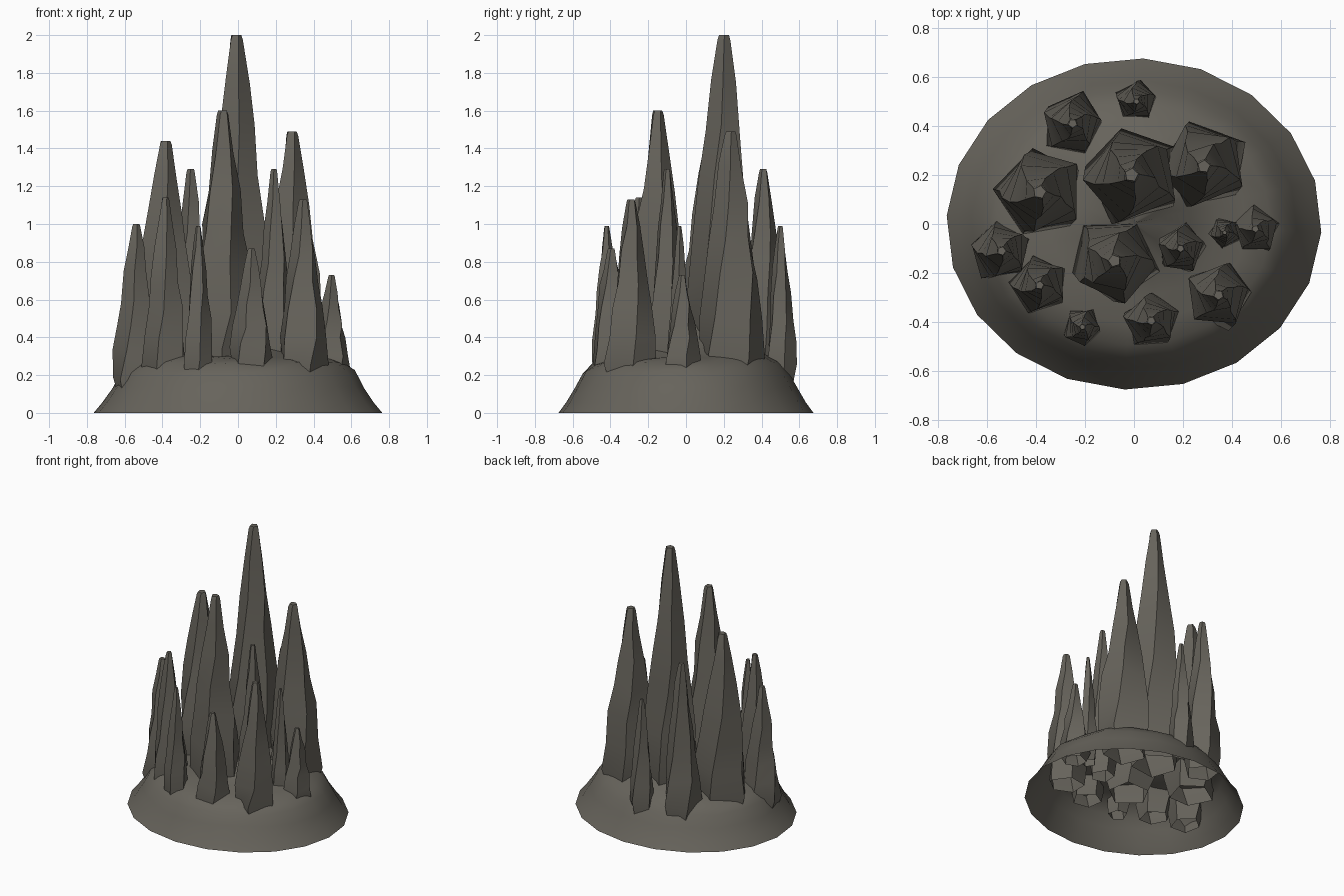
import bpy, bmesh, math, random

random.seed(7)
cube = bpy.data.objects.get("Cube")
if cube:
    bpy.data.objects.remove(cube, do_unlink=True)

# One warm grey stone colour
STONE = (0.135, 0.126, 0.106, 1.0)
stone = bpy.data.materials.new("warm_grey_stone")
stone.use_nodes = True
stone.diffuse_color = STONE
bsdf = next(n for n in stone.node_tree.nodes if n.type == 'BSDF_PRINCIPLED')
bsdf.inputs["Base Color"].default_value = STONE
bsdf.inputs["Roughness"].default_value = 0.9


def ground(x, y):
    """Extra height of the mound: a hump behind the middle."""
    return 0.17 * math.exp(-((x - 0.05) ** 2 + (y - 0.12) ** 2) / 0.045)


def loft(name, rings, cap_top, smooth_angle):
    """Skin a stack of rings, leaving the underside open."""
    bm = bmesh.new()
    loops = [[bm.verts.new(p) for p in ring] for ring in rings]
    n = len(loops[0])
    for low, high in zip(loops, loops[1:]):
        for i in range(n):
            j = (i + 1) % n
            bm.faces.new((low[i], low[j], high[j], high[i]))
    if cap_top:
        bm.faces.new(loops[-1])
    mesh = bpy.data.meshes.new(name)
    bm.to_mesh(mesh)
    bm.free()
    mesh.materials.append(stone)
    obj = bpy.data.objects.new(name, mesh)
    bpy.context.collection.objects.link(obj)
    bpy.ops.object.select_all(action='DESELECT')
    obj.select_set(True)
    bpy.context.view_layer.objects.active = obj
    bpy.ops.object.shade_smooth_by_angle(angle=math.radians(smooth_angle))
    return obj


# Hollow oval mound: fraction of the rim radius, height
MOUND = [(1, 0), (0.94, 0.055), (0.87, 0.14), (0.81, 0.215), (0.73, 0.265),
         (0.6, 0.29), (0.45, 0.3), (0.3, 0.31), (0.15, 0.32), (0.02, 0.32)]
SIDES = 20
rings = []
for k, (f, h) in enumerate(MOUND):
    ring = []
    for i in range(SIDES):
        a = math.tau * i / SIDES - 0.05
        x, y = 0.765 * f * math.cos(a), 0.676 * f * math.sin(a)
        wobble = random.uniform(-0.012, 0.012) if k > 1 else 0
        ring.append((x, y, h + wobble + (ground(x, y) if k > 2 else 0)))
    rings.append(ring)
loft("mound", rings, True, 60)

# Spire outline: fraction of height, fraction of base radius
SPIRE = [(0, 0.8), (0.12, 1), (0.27, 0.94), (0.42, 0.8), (0.57, 0.66),
         (0.72, 0.5), (0.86, 0.34), (0.985, 0.18), (1, 0.14)]


def spire(name, x, y, foot, top, radius, turn):
    """Five-sided tapering rock with a slight twist and uneven corners."""
    sides = 5
    rings = []
    for k, (t, f) in enumerate(SPIRE):
        ring = []
        rough = 0.09 if k < 7 else 0
        for i in range(sides):
            a = math.tau * i / sides + turn + 0.13 * k + random.uniform(-rough, rough)
            r = radius * f * (1 + random.uniform(-rough, rough))
            z = foot + (top - foot) * t
            if 0 < k < 7:
                z += random.uniform(-0.02, 0.02) * top
            ring.append((x + r * math.cos(a), y + r * math.sin(a), z))
        rings.append(ring)
    loft(name, rings, True, 50)


# x, y, foot, top, base radius
SPIRES = {
    "tallest_spire": (-0.01, 0.2, 0.2, 2.0, 0.2),
    "middle_spire": (-0.08, -0.15, 0.16, 1.6, 0.18),
    "right_large_spire": (-0.385, 0.13, 0.14, 1.44, 0.19),
    "left_large_spire": (0.285, 0.235, 0.16, 1.49, 0.185),
    "back_right_spire": (-0.25, 0.41, 0.13, 1.29, 0.13),
    "back_small_spire": (0.01, 0.5, 0.14, 0.99, 0.085),
    "inner_left_spire": (0.19, -0.1, 0.17, 1.29, 0.105),
    "front_left_spire": (0.345, -0.29, 0.13, 1.13, 0.14),
    "left_outer_spire": (0.495, -0.02, 0.14, 0.73, 0.1),
    "left_thin_spire": (0.37, -0.035, 0.18, 0.99, 0.065),
    "right_outer_spire": (-0.54, -0.11, 0.07, 1.0, 0.128),
    "front_right_spire": (-0.385, -0.25, 0.13, 1.14, 0.12),
    "front_thin_spire": (-0.21, -0.42, 0.16, 0.99, 0.082),
    "front_short_spire": (0.07, -0.395, 0.16, 0.87, 0.12),
}
for name, (x, y, foot, top, radius) in SPIRES.items():
    spire(name, x, y, foot, top, radius, random.uniform(0, math.tau))
